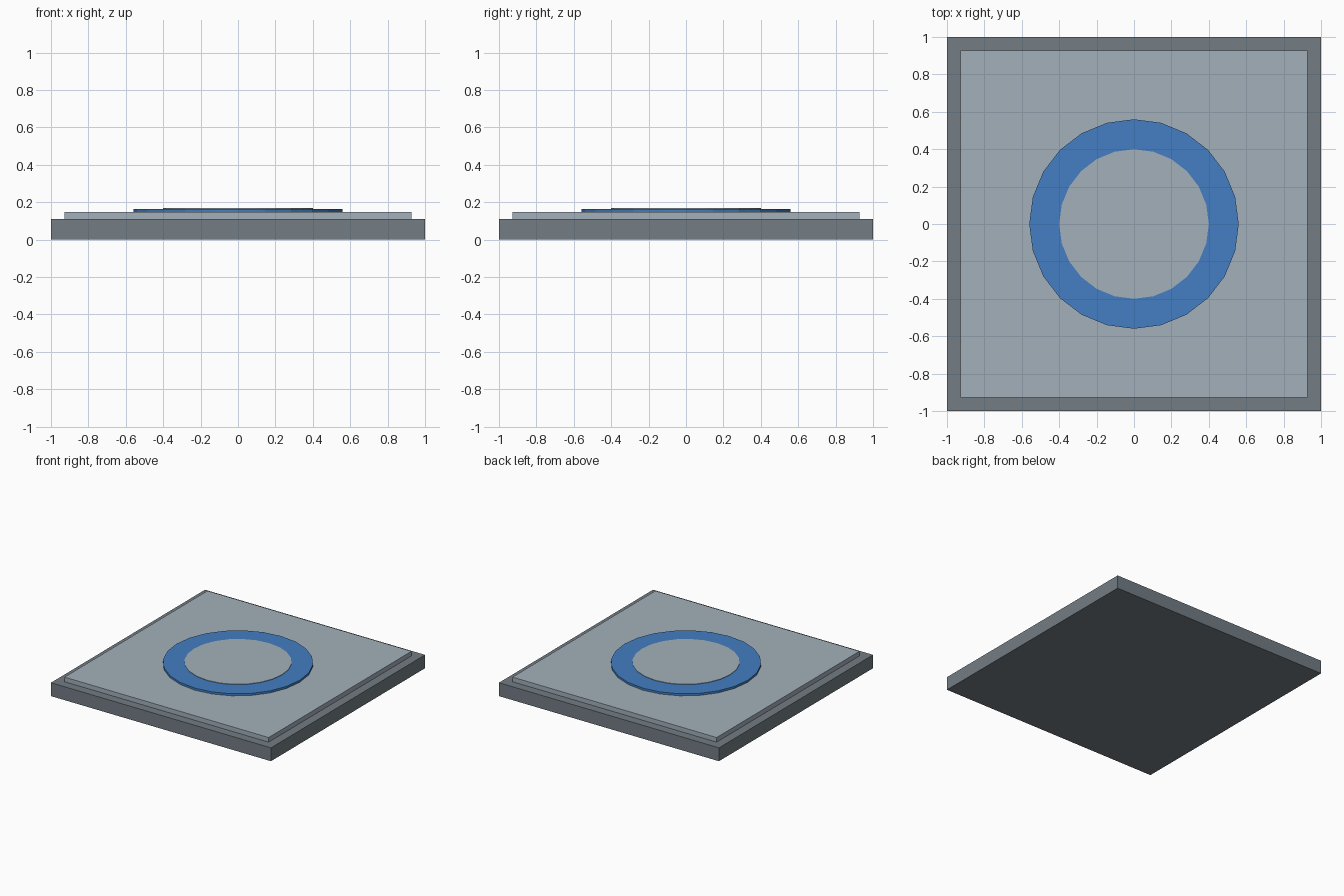
import bpy

cube = bpy.data.objects.get("Cube")
if cube:
    bpy.data.objects.remove(cube, do_unlink=True)


def material(name, rgb):
    linear = [((c / 255 + 0.055) / 1.055) ** 2.4 for c in rgb] + [1.0]
    mat = bpy.data.materials.new(name)
    mat.use_nodes = True
    mat.diffuse_color = linear
    mat.node_tree.nodes["Principled BSDF"].inputs["Base Color"].default_value = linear
    return mat


def finish(name, mat):
    obj = bpy.context.object
    obj.name = name
    obj.data.materials.append(mat)
    return obj


def slab(name, size, bottom, top, mat):
    bpy.ops.mesh.primitive_cube_add(size=1, location=(0, 0, (bottom + top) / 2))
    bpy.context.object.scale = (size, size, top - bottom)
    return finish(name, mat)


def disc(name, radius, bottom, top, mat):
    bpy.ops.mesh.primitive_cylinder_add(vertices=24, radius=radius, depth=top - bottom,
                                        location=(0, 0, (bottom + top) / 2))
    return finish(name, mat)


dark_grey = material("dark grey", (115, 125, 132))
light_grey = material("light grey", (163, 176, 186))
blue = material("blue", (67, 126, 194))

# Stepped square plinth
slab("base", 2.0, 0, 0.11, dark_grey)
slab("top_plate", 1.856, 0.11, 0.148, light_grey)

# Blue ring around a slightly raised centre
disc("ring", 0.56, 0.148, 0.165, blue)
disc("centre_disc", 0.4, 0.148, 0.169, light_grey)
